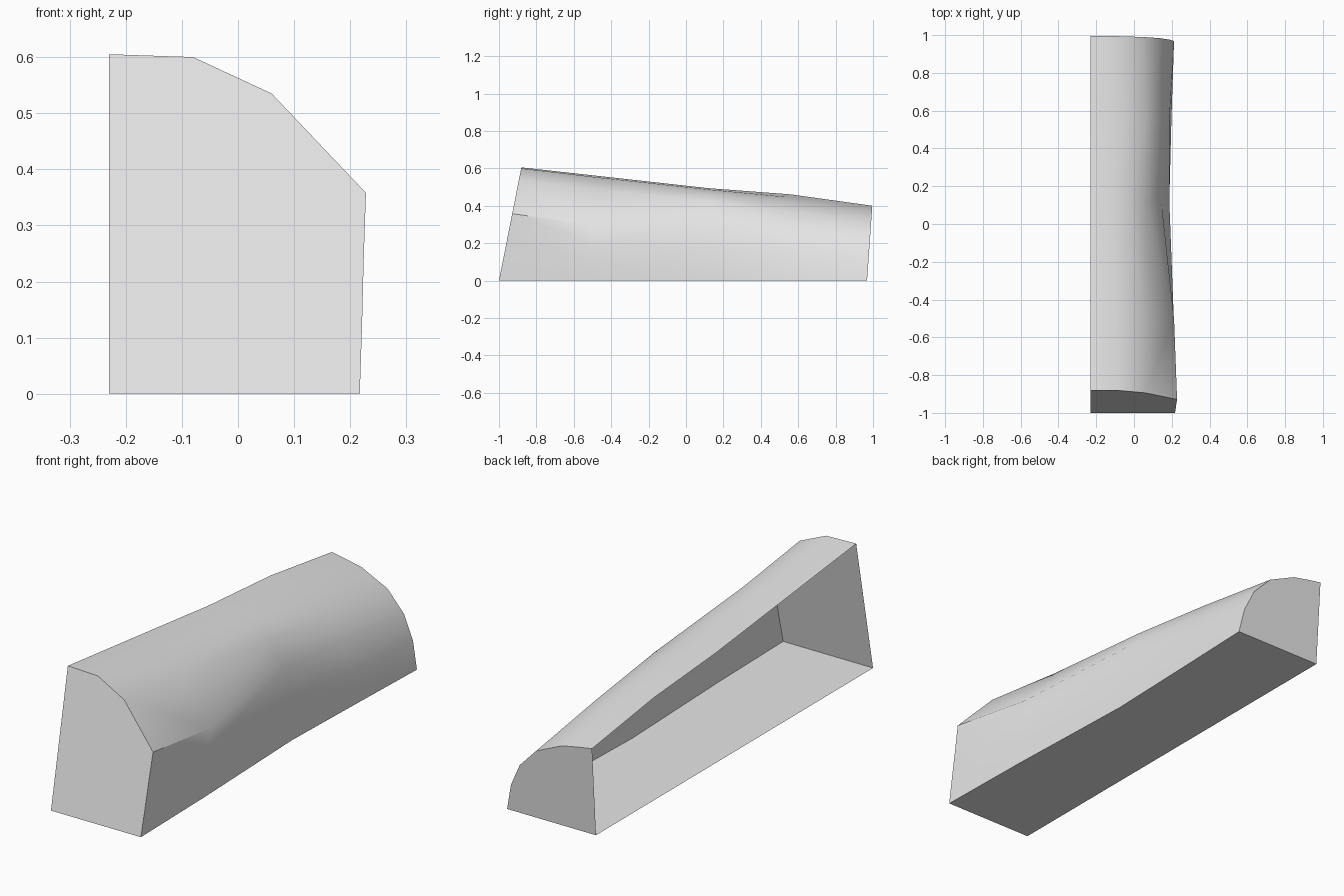
import bpy
import bmesh

cube = bpy.data.objects.get("Cube")
if cube:
    bpy.data.objects.remove(cube, do_unlink=True)

grey = bpy.data.materials.new("plain grey")
grey.use_nodes = True
colour = (0.8, 0.8, 0.8, 1.0)
grey.diffuse_color = colour
grey.node_tree.nodes["Principled BSDF"].inputs["Base Color"].default_value = colour

INNER = -0.23  # open inner side

# Stations: (y at floor, backward lean per height, outline from inner top to outer floor)
stations = [
    (-1.0, 0.198, [(INNER, .605), (-.08, .60), (.06, .535), (.228, .358),
                   (.224, .24), (.221, .12), (.217, 0)]),
    (-.53, 0.10, [(INNER, .56), (-.09, .552), (.05, .49), (.212, .297),
                  (.211, .2), (.21, .1), (.208, 0)]),
    (.12, 0.0, [(INNER, .494), (-.12, .487), (-.02, .465), (.07, .42),
                (.145, .32), (.187, .18), (.185, 0)]),
    (.55, 0.02, [(INNER, .461), (-.14, .445), (-.05, .425), (.062, .37),
                 (.14, .275), (.187, .15), (.198, 0)]),
    (.968, 0.07, [(INNER, .40), (-.155, .387), (-.08, .372), (.052, .312),
                  (.138, .223), (.187, .119), (.212, 0)]),
]

bm = bmesh.new()
rings = []
for y, lean, outline in stations:
    points = outline + [(INNER, 0)]
    rings.append([bm.verts.new((x, y + lean * z, z)) for x, z in points])

# Curved skin and flat floor, left open along the inner side
for a, b in zip(rings, rings[1:]):
    for j in range(len(a) - 1):
        bm.faces.new((a[j], a[j + 1], b[j + 1], b[j]))

# End walls
bm.faces.new(list(reversed(rings[0])))
bm.faces.new(rings[-1])

mesh = bpy.data.meshes.new("half_shell")
bm.to_mesh(mesh)
bm.free()
mesh.materials.append(grey)
shell = bpy.data.objects.new("half_shell", mesh)
bpy.context.collection.objects.link(shell)

# Smooth skin with crisp ends, floor and shoulder
bpy.ops.object.select_all(action='DESELECT')
shell.select_set(True)
bpy.context.view_layer.objects.active = shell
bpy.ops.object.shade_smooth_by_angle(angle=0.6)
